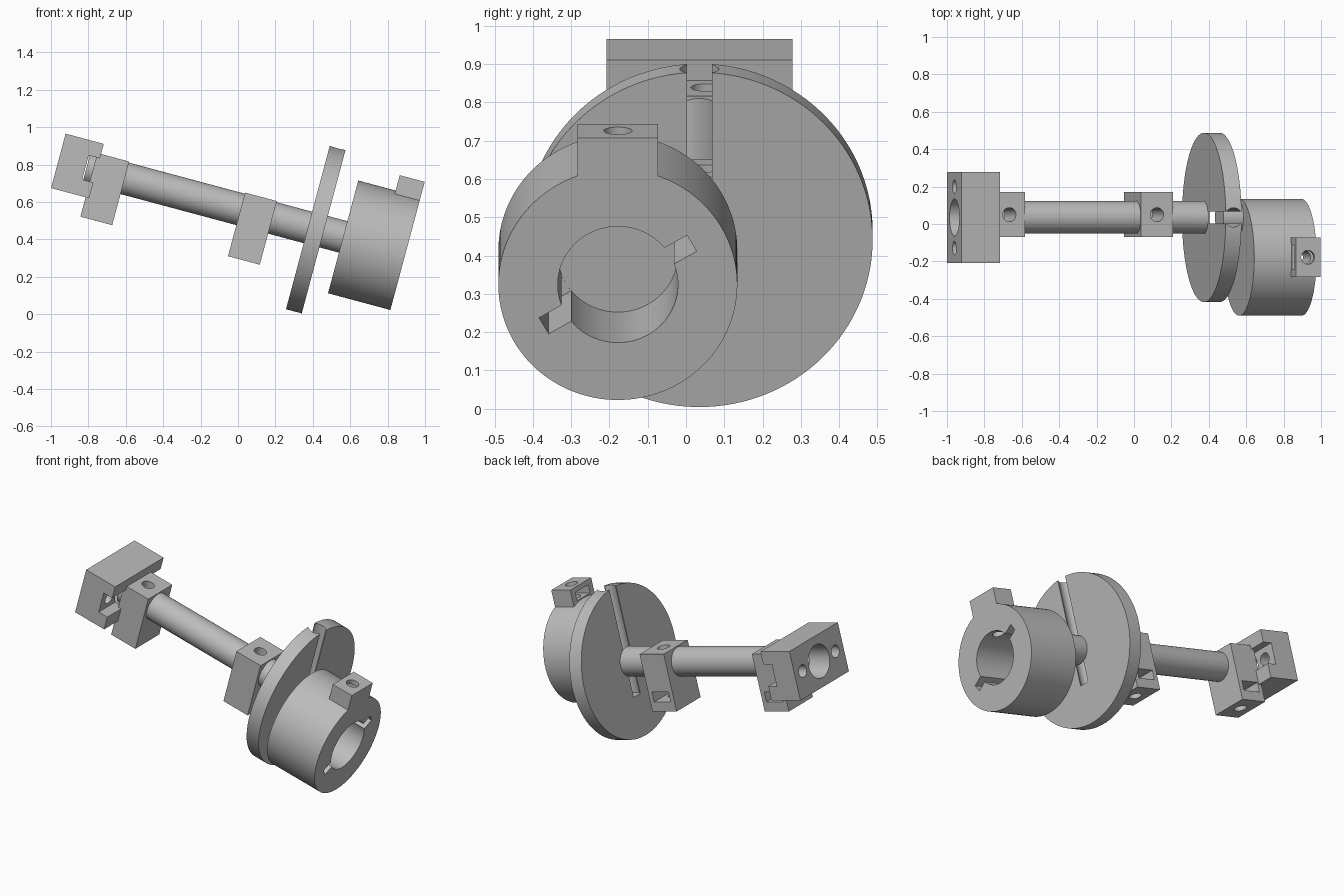
import bpy, bmesh, math
from mathutils import Matrix, Vector

cube = bpy.data.objects.get("Cube")
if cube:
    bpy.data.objects.remove(cube, do_unlink=True)

grey = bpy.data.materials.new("plain_grey")
grey.use_nodes = True
grey.diffuse_color = (0.5, 0.5, 0.5, 1)
grey.node_tree.nodes["Principled BSDF"].inputs["Base Color"].default_value = (0.5, 0.5, 0.5, 1)

# Parts are laid out along a level shaft, then the assembly is tilted
TILT = Matrix.Rotation(math.radians(15), 4, 'Y')
AXIS_Y, AXIS_Z = 0.035, 0.545
SHAFT_R, SCREW_R = 0.087, 0.037


def make_object(name, bm):
    mesh = bpy.data.meshes.new(name)
    bm.to_mesh(mesh)
    bm.free()
    mesh.materials.append(grey)
    obj = bpy.data.objects.new(name, mesh)
    bpy.context.collection.objects.link(obj)
    return obj


def box(name, x, y, z, turn=0):
    """Box from (low, high) ranges, turned about its own shaft-wise axis."""
    lo, hi = Vector((x[0], y[0], z[0])), Vector((x[1], y[1], z[1]))
    bm = bmesh.new()
    place = Matrix.Translation((lo + hi) / 2) @ Matrix.Rotation(turn, 4, 'X')
    bmesh.ops.create_cube(bm, size=1, matrix=place @ Matrix.Diagonal((*(hi - lo), 1)))
    return make_object(name, bm)


def rod(name, start, end, radius, sides=96):
    """Cylinder between two points."""
    a, b = Vector(start), Vector(end)
    turn = (b - a).to_track_quat('Z', 'Y').to_matrix().to_4x4()
    bm = bmesh.new()
    bmesh.ops.create_cone(bm, cap_ends=True, segments=sides, radius1=radius, radius2=radius,
                          depth=(b - a).length, matrix=Matrix.Translation((a + b) / 2) @ turn)
    return make_object(name, bm)


def combine(obj, others, operation='DIFFERENCE'):
    """Apply booleans one after another and discard the helper solids."""
    for other in others:
        mod = obj.modifiers.new("shape", 'BOOLEAN')
        mod.operation, mod.solver, mod.object = operation, 'EXACT', other
        bpy.context.view_layer.update()
        graph = bpy.context.evaluated_depsgraph_get()
        result = bpy.data.meshes.new_from_object(obj.evaluated_get(graph))
        obj.modifiers.clear()
        obj.data = result
        bpy.data.objects.remove(other, do_unlink=True)
    return obj


parts = []

# Shaft, and the short crank pin beyond the disc
shaft = rod("shaft", (-0.985, AXIS_Y, AXIS_Z), (0.243, AXIS_Y, AXIS_Z), SHAFT_R)
pin = rod("crank_pin", (0.326, AXIS_Y, AXIS_Z), (0.45, AXIS_Y, AXIS_Z), SHAFT_R)
parts += [shaft, pin]

# Two clamp blocks with a vertical screw hole and a side nut pocket
for name, x in (("middle_clamp", -0.044), ("end_clamp", -0.861)):
    block = box(name, (x - 0.088, x + 0.088), (-0.07, 0.17), (0.286, 0.638))
    screw_low, screw_high = (x, 0.05, 0.2), (x, 0.05, 0.7)
    bore = rod("bore", (x - 0.2, AXIS_Y, AXIS_Z), (x + 0.2, AXIS_Y, AXIS_Z), SHAFT_R)
    pocket = box("pocket", (x - 0.06, x + 0.06), (-0.01, 0.3), (0.345, 0.405))
    combine(block, [bore, pocket, rod("hole", screw_low, screw_high, SCREW_R, 48)])
    combine(shaft, [rod("hole", screw_low, screw_high, SCREW_R, 48)])
    parts.append(block)

# Mounting block with a central bore, two screw holes and a cross slot
mount = box("mounting_block", (-1.14, -0.929), (-0.208, 0.278), (0.393, 0.694))
cutters = [box("slot", (-0.991, -0.9), (-0.4, 0.5), (0.48, 0.614)),
           rod("bore", (-1.3, AXIS_Y, AXIS_Z), (-0.95, AXIS_Y, AXIS_Z), 0.1)]
for side in (-1, 1):
    y = AXIS_Y + side * 0.164
    cutters.append(rod("hole", (-1.3, y, AXIS_Z), (-0.8, y, AXIS_Z), SCREW_R, 48))
parts.append(combine(mount, cutters))

# Disc with a radial slot and a bore running down it
disc = rod("slotted_disc", (0.241, AXIS_Y, AXIS_Z), (0.328, AXIS_Y, AXIS_Z), 0.4525, 160)
slot = box("slot", (0.1, 0.5), (AXIS_Y - 0.033, AXIS_Y + 0.033), (0.335, 1.1))
bore = rod("bore", (0.2845, AXIS_Y, 0.335), (0.2845, AXIS_Y, 1.1), 0.051, 48)
parts.append(combine(disc, [slot, bore]))

# Offset drum with a lug, a blind socket, two key slots and a lug screw hole
DRUM_Y = -0.178
drum = rod("drum", (0.436, DRUM_Y, AXIS_Z), (0.781, DRUM_Y, AXIS_Z), 0.312, 160)
lug = box("lug", (0.643, 0.781), (DRUM_Y - 0.105, DRUM_Y + 0.105), (0.75, 0.942))
combine(drum, [lug], 'UNION')
socket = rod("socket", (0.473, DRUM_Y, AXIS_Z), (0.9, DRUM_Y, AXIS_Z), 0.157)
keys = box("keys", (0.474, 0.9), (DRUM_Y - 0.223, DRUM_Y + 0.223),
           (AXIS_Z - 0.025, AXIS_Z + 0.025), math.radians(30))
hole = rod("hole", (0.71, DRUM_Y, 0.6), (0.71, DRUM_Y, 1.0), SCREW_R, 48)
pocket = box("pocket", (0.6, 0.76), (DRUM_Y - 0.065, DRUM_Y + 0.065), (0.862, 0.912))
parts.append(combine(drum, [socket, keys, hole, pocket]))

# Tilt everything and smooth the round surfaces
bpy.ops.object.select_all(action='DESELECT')
for part in parts:
    part.data.transform(TILT)
    part.select_set(True)
bpy.context.view_layer.objects.active = drum
bpy.ops.object.shade_smooth_by_angle(angle=math.radians(25))
